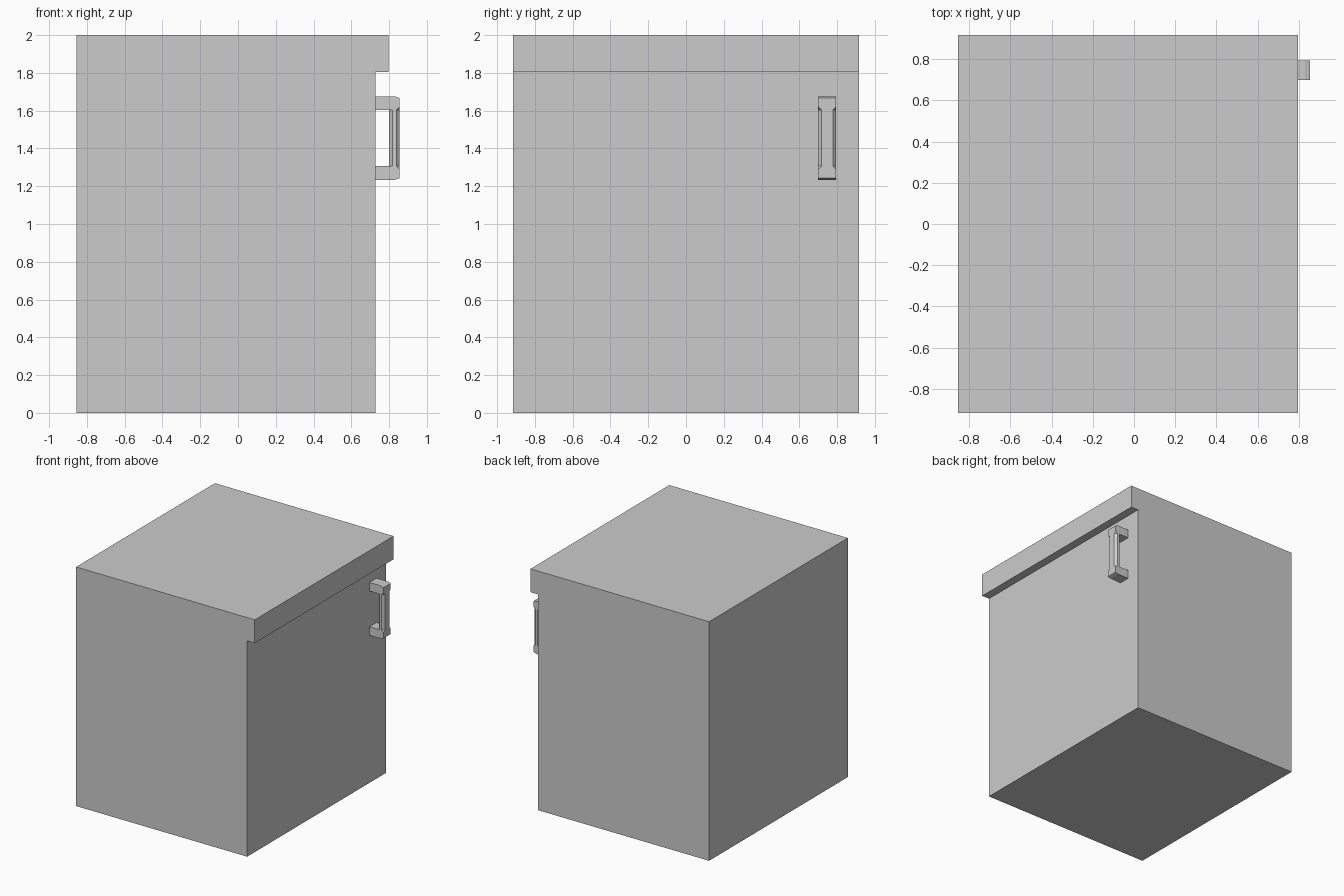
import bpy, bmesh

if "Cube" in bpy.data.objects:
    bpy.data.objects.remove(bpy.data.objects["Cube"])


def finish(name, bm):
    bmesh.ops.remove_doubles(bm, verts=bm.verts, dist=0.0005)
    bmesh.ops.recalc_face_normals(bm, faces=bm.faces)
    mesh = bpy.data.meshes.new(name)
    bm.to_mesh(mesh)
    bm.free()
    obj = bpy.data.objects.new(name, mesh)
    bpy.context.collection.objects.link(obj)
    return obj


def extrude_profile(name, points, y0, y1):
    """Extrude an (x, z) outline along y."""
    bm = bmesh.new()
    face = bm.faces.new([bm.verts.new((x, y0, z)) for x, z in points])
    new = bmesh.ops.extrude_face_region(bm, geom=[face])["geom"]
    verts = [v for v in new if isinstance(v, bmesh.types.BMVert)]
    bmesh.ops.translate(bm, verts=verts, vec=(0, y1 - y0, 0))
    return finish(name, bm)


# Cabinet body with the worktop overhanging its door side
extrude_profile("cabinet", [(-0.856, 0), (0.727, 0), (0.727, 1.805),
                            (0.797, 1.805), (0.797, 2), (-0.856, 2)],
                -0.917, 0.917)

# Handle dimensions
Y0, Y1 = 0.70, 0.795
DOOR, INNER, OUTER = 0.727, 0.80, 0.856
MID, HALF, GAP = 1.455, 0.221, 0.149
C = 0.018

# Two handle legs
for side, label in ((-1, "lower"), (1, "upper")):
    za, zb = MID + side * GAP, MID + side * HALF
    extrude_profile("handle_leg_" + label,
                    [(DOOR, za), (INNER, za), (INNER, zb), (DOOR, zb)], Y0, Y1)

# Grip: rings of (height from middle, outer x, outer chamfer, inner chamfer)
half = [(HALF, 0.83, 0, 0), (HALF - 0.009, OUTER, 0, 0),
        (GAP + 0.017, OUTER, 0, 0), (GAP, OUTER, C, 0), (GAP, OUTER, C, C)]
rings = [(-h, x, o, i) for h, x, o, i in half] + half[::-1]
bm = bmesh.new()
loops = []
for h, x, o, i in rings:
    section = [(INNER, Y0 + i), (INNER + i, Y0), (x - o, Y0), (x, Y0 + o),
               (x, Y1 - o), (x - o, Y1), (INNER + i, Y1), (INNER, Y1 - i)]
    loops.append([bm.verts.new((px, py, MID + h)) for px, py in section])
for a, b in zip(loops, loops[1:]):
    for k in range(8):
        n = (k + 1) % 8
        bm.faces.new((a[k], a[n], b[n], b[k]))
bm.faces.new(loops[0])
bm.faces.new(loops[-1])
finish("handle_grip", bm)
